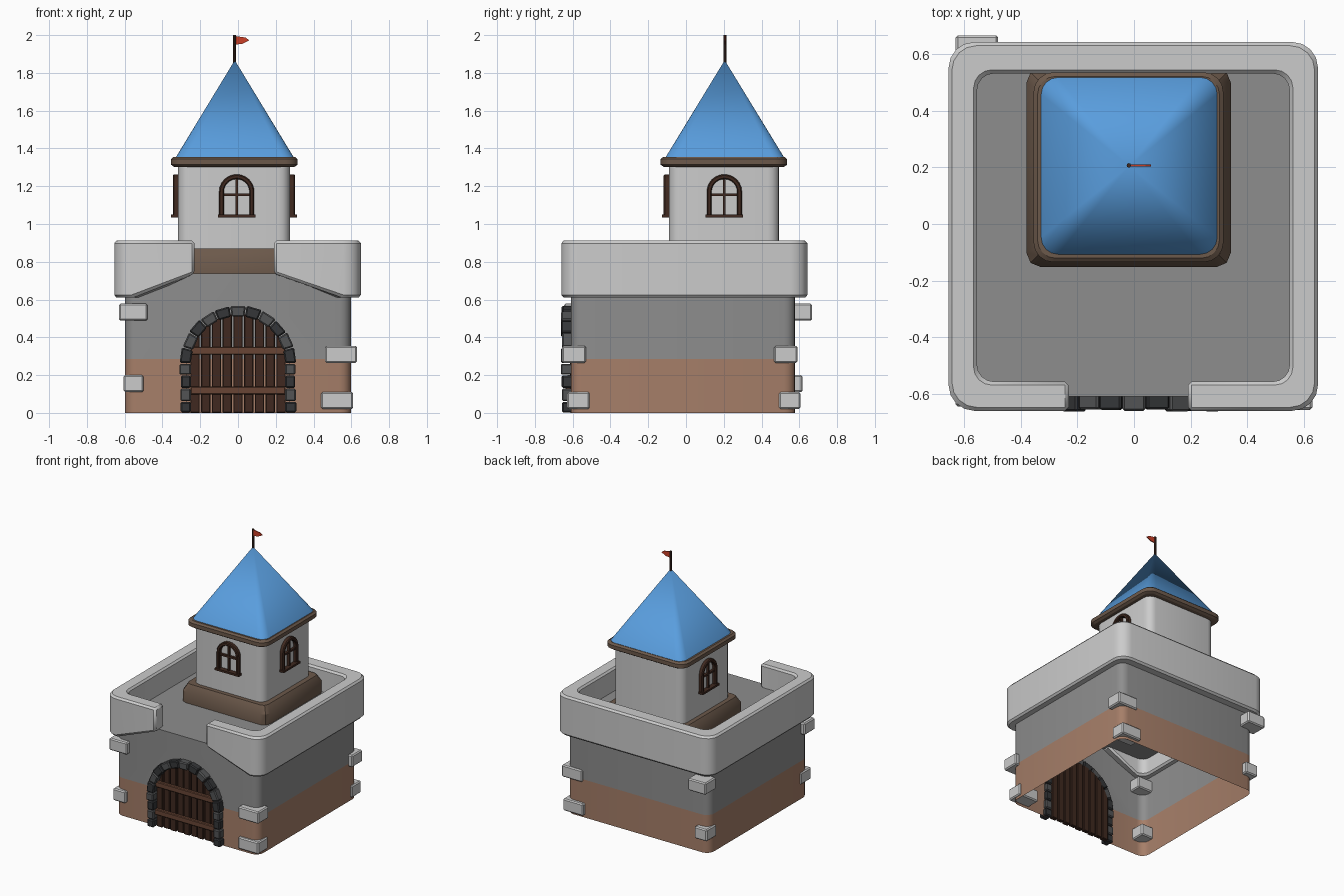
import bpy, bmesh, random
from math import sin, cos, pi, radians
from mathutils import Matrix, Vector

if "Cube" in bpy.data.objects:
    bpy.data.objects.remove(bpy.data.objects["Cube"])

random.seed(4)

def mat(name, r, g, b):
    m = bpy.data.materials.new(name)
    m.diffuse_color = (r, g, b, 1)
    m.use_nodes = True
    m.node_tree.nodes["Principled BSDF"].inputs["Base Color"].default_value = m.diffuse_color
    return m

STONE = mat("stone", .27, .27, .27)
CLAY = mat("clay_band", .38, .21, .14)
TRIM = mat("trim_brown", .15, .10, .07)
WOOD = mat("dark_wood", .05, .022, .014)
BAR = mat("bar_wood", .14, .06, .035)
SLATE = [mat("slate_dark", .035, .037, .04), mat("slate_light", .085, .087, .09)]
BLUE = mat("roof_blue", .10, .34, .73)
RED = mat("flag_red", .6, .05, .02)

def finish(name, bm, mats=(), bevel=0, smooth=True):
    bmesh.ops.recalc_face_normals(bm, faces=bm.faces)
    me = bpy.data.meshes.new(name)
    bm.to_mesh(me)
    bm.free()
    ob = bpy.data.objects.new(name, me)
    bpy.context.collection.objects.link(ob)
    for m in mats:
        me.materials.append(m)
    if smooth:
        bpy.ops.object.select_all(action='DESELECT')
        ob.select_set(True)
        bpy.context.view_layer.objects.active = ob
        bpy.ops.object.shade_smooth_by_angle(angle=radians(32))
    if bevel:
        b = ob.modifiers.new("bevel", 'BEVEL')
        b.width, b.segments, b.limit_method = bevel, 1, 'ANGLE'
        b.angle_limit = radians(40)
    return ob

def round_rect(x0, x1, y0, y1, r, n=4):
    """Counter-clockwise, starts at front right corner, ends at front left."""
    pts = []
    for k, (cx, cy) in enumerate([(x1-r, y0+r), (x1-r, y1-r), (x0+r, y1-r), (x0+r, y0+r)]):
        for i in range(n + 1):
            a = -pi/2 + k*pi/2 + i/n*pi/2
            pts.append((cx + r*cos(a), cy + r*sin(a)))
    return pts

def skin(bm, rings, closed=True):
    for a, b in zip(rings, rings[1:]):
        n = len(a)
        for i in range(n if closed else n - 1):
            j = (i + 1) % n
            bm.faces.new((a[i], a[j], b[j], b[i]))

def tiers(name, x0, x1, y0, y1, r, levels, mats=(), n=4):
    """Stacked rounded rectangles; levels are (z, inset)."""
    bm = bmesh.new()
    rings = [[bm.verts.new((x, y, z)) for x, y in
              round_rect(x0+d, x1-d, y0+d, y1-d, r-d*.4, n)] for z, d in levels]
    skin(bm, rings)
    bm.faces.new(rings[0])
    bm.faces.new(rings[-1])
    return finish(name, bm, mats)

def add_box(bm, x0, x1, y0, y1, z0, z1):
    m = Matrix.Translation(((x0+x1)/2, (y0+y1)/2, (z0+z1)/2)) @ Matrix.Diagonal((x1-x0, y1-y0, z1-z0, 1))
    bmesh.ops.create_cube(bm, size=1, matrix=m)

def prism(bm, pts, y0, y1, mi=0):
    """Extrude an (x, z) outline along y."""
    r = [[bm.verts.new((x, y, z)) for x, z in pts] for y in (y0, y1)]
    start = len(bm.faces)
    skin(bm, r)
    bm.faces.new(r[0])
    bm.faces.new(r[1])
    bm.faces.ensure_lookup_table()
    for f in bm.faces[start:]:
        f.material_index = mi

# Main wall: open shell with a clay band and an arched gate opening
ZB, ZT, YF, HW = .286, .737, -.61, .27
bm = bmesh.new()
path = round_rect(-.598, .598, YF, .578, .06)
rings = [[bm.verts.new((x, y, z)) for x, y in path] for z in (0, ZB, ZT)]
skin(bm, rings[:2], False)
for f in bm.faces:
    f.material_index = 1
skin(bm, rings[1:], False)
bm.faces.new(rings[2])
V = lambda x, z: bm.verts.new((x, YF, z))
arch = [V(HW*cos(i*pi/16), ZB + HW*sin(i*pi/16)) for i in range(17)]
foot = [V(HW, 0), V(-HW, 0)]
bm.faces.new((foot[0], rings[0][0], rings[1][0], arch[0])).material_index = 1
bm.faces.new((rings[0][-1], foot[1], arch[-1], rings[1][-1])).material_index = 1
mid = V(0, ZT)
bm.faces.new(arch[:9] + [mid, rings[2][0], rings[1][0]])
bm.faces.new(arch[8:] + [rings[1][-1], rings[2][-1], mid])
finish("castle_wall", bm, (STONE, CLAY))

# Parapet: swept around three sides, front ends stepping up to the opening
bm = bmesh.new()
out = [(.19, -.66)] + round_rect(-.655, .65, -.66, .643, .09) + [(-.23, -.66)]
inn = [(.19, -.557)] + round_rect(-.555, .55, -.557, .532, .06) + [(-.23, -.557)]
low = [.737] + [.61]*(len(out) - 2) + [.737]
A, B, C, D = [[bm.verts.new((x, y, z)) for (x, y), z in zip(p, zs)] for p, zs in
              ((out, low), (out, [.912]*len(out)), (inn, [.912]*len(out)), (inn, low))]
skin(bm, [A, B, C, D, A], False)
for i in (0, -1):
    bm.faces.new((A[i], B[i], C[i], D[i]))
finish("parapet", bm, bevel=.014)

# Corner stones, two on each corner
bm = bmesh.new()
for b in [(.46, .63, -.657, -.53, .265), (.44, .61, -.63, -.51, .02),
          (.46, .63, .467, .59, .265), (.44, .61, .493, .605, .02),
          (-.63, -.48, .54, .667, .488), (-.605, -.5, .50, .617, .11),
          (-.63, -.48, -.645, -.52, .488), (-.605, -.5, -.635, -.51, .11)]:
    add_box(bm, *b, b[4] + .09)
finish("corner_stones", bm, bevel=.008, smooth=False)

# Gate surround: jamb blocks and voussoirs of slightly varied depth
bm = bmesh.new()
RI, RO, ZC = .25, .305, .262
k = 0
for s in (-1, 1):
    zs = [0, .06, .13, .2, ZC]
    for z0, z1 in zip(zs, zs[1:]):
        w = RO + random.uniform(-.004, .006)
        prism(bm, [(s*RI, z0+.002), (s*w, z0+.002), (s*w, z1-.002), (s*RI, z1-.002)],
              -.655 - random.uniform(0, .008), -.585, k % 2)
        k += 1
N = 11
for i in range(N):
    a0, a1 = i*pi/N + .008, (i+1)*pi/N - .008
    ro = RO + random.uniform(-.004, .005)
    prism(bm, [(r*cos(a), ZC + r*sin(a)) for r, a in
               ((RI, a0), (ro, a0), (ro, a1), (RI, a1))],
          -.655 - random.uniform(0, .008), -.585, i % 2)
finish("gate_stones", bm, SLATE, bevel=.007, smooth=False)

# Gate planks cut to the arch
bm = bmesh.new()
P = 9
for i in range(P):
    x0, x1 = -.256 + i*.512/P + .004, -.256 + (i+1)*.512/P - .004
    top = lambda x: ZC + max(0, .262**2 - x*x)**.5
    prism(bm, [(x0, 0), (x1, 0), (x1, top(x1)), (x0, top(x0))], -.615 + .006*(i % 2), -.58)
finish("gate_planks", bm, (WOOD,), bevel=.004, smooth=False)

# Gate crossbars
bm = bmesh.new()
for z in (.097, .308):
    add_box(bm, -.252, .252, -.638, -.61, z, z + .042)
finish("gate_bars", bm, (BAR,), bevel=.005, smooth=False)

# Tower, plinth, eave
tiers("tower_plinth", -.38, .342, -.152, .55, .05,
      [(.73, 0), (.817, 0), (.87, .03)], (TRIM,), 2)
tiers("tower", -.317, .275, -.09, .493, .06, [(.86, 0), (1.32, 0)])
tiers("roof_eave", -.355, .316, -.135, .536, .07,
      [(1.303, .016), (1.314, 0), (1.343, 0), (1.355, .014)], (TRIM,))

# Pyramid roof with rounded corners
bm = bmesh.new()
ring = [bm.verts.new((x, y, 1.35)) for x, y in round_rect(-.331, .297, -.11, .521, .06)]
apex = bm.verts.new((-.017, .205, 1.867))
for i in range(len(ring)):
    bm.faces.new((ring[i], ring[(i+1) % len(ring)], apex))
finish("roof", bm, (BLUE,))

# Arched windows on the front, right and left of the tower
def window(name, x, y, turn):
    bm = bmesh.new()
    prof = lambda r: [(r, 1.045)] + [(r*cos(i*pi/12), 1.17 + r*sin(i*pi/12))
                                     for i in range(13)] + [(-r, 1.045)]
    R = [[bm.verts.new((u, d, z)) for u, z in prof(r)] for r, d in
         ((.093, .01), (.093, -.022), (.087, -.028), (.073, -.028), (.068, -.022), (.068, .01))]
    skin(bm, R, False)
    add_box(bm, -.1, .1, -.037, .01, 1.035, 1.05)
    add_box(bm, -.007, .007, -.018, .01, 1.045, 1.24)
    add_box(bm, -.07, .07, -.018, .01, 1.147, 1.161)
    bm.transform(Matrix.Translation((x, y, 0)) @ Matrix.Rotation(turn, 4, 'Z'))
    finish(name, bm, (WOOD,))

window("front_window", -.007, -.09, 0)
window("right_window", .275, .203, pi/2)
window("left_window", -.317, .203, -pi/2)

# Flagpole and pennant
bm = bmesh.new()
bmesh.ops.create_cone(bm, cap_ends=True, segments=8, radius1=.008, radius2=.008, depth=.15,
                      matrix=Matrix.Translation((-.018, .207, 1.925)))
finish("flagpole", bm, (WOOD,))
bm = bmesh.new()
prism(bm, [(-.015, 1.95), (.02, 1.953), (.06, 1.972), (.04, 1.987), (-.015, 1.995)], .204, .21)
finish("flag", bm, (RED,), smooth=False)
